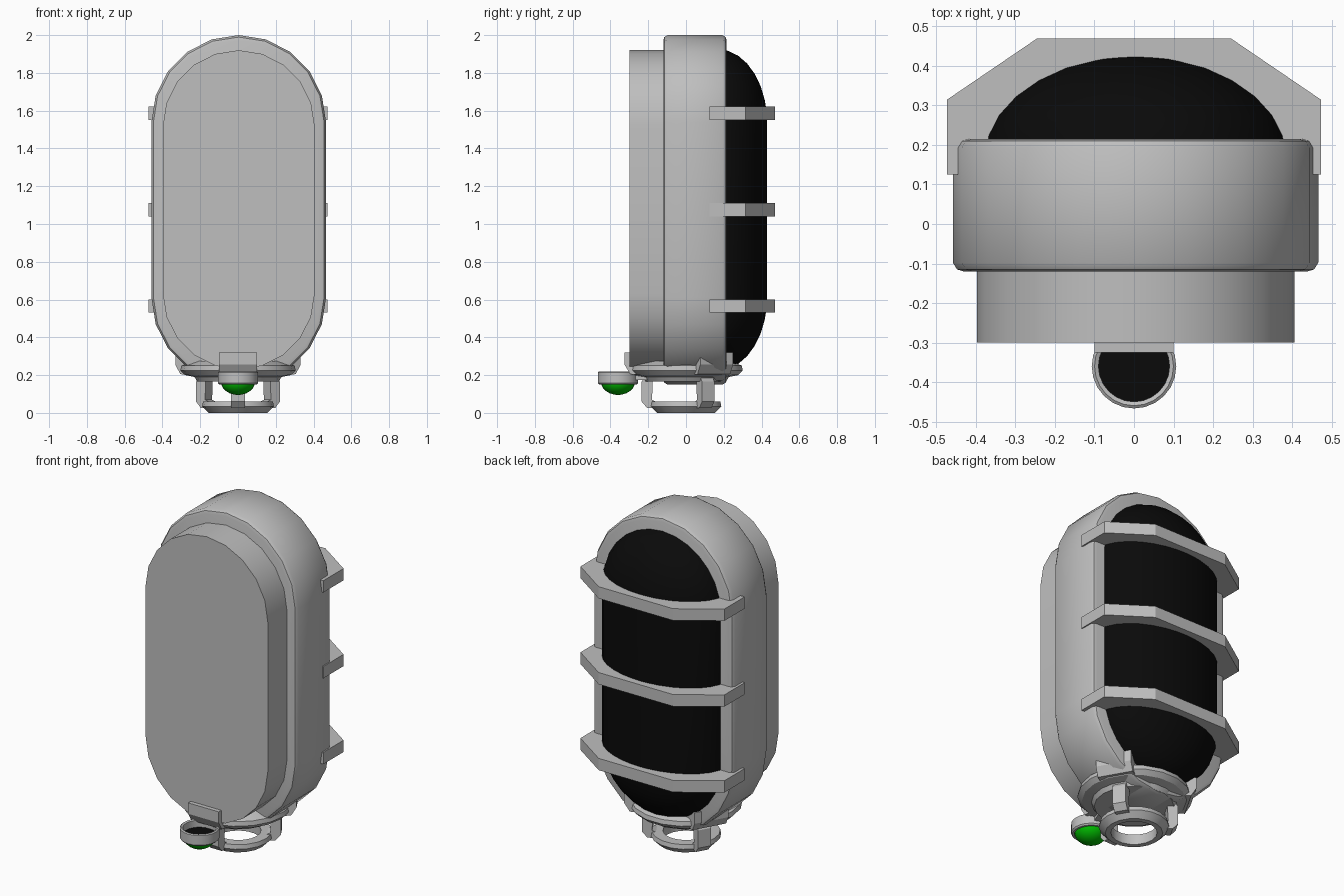
import bpy, bmesh, math
from mathutils import Matrix, Vector

if "Cube" in bpy.data.objects:
    bpy.data.objects.remove(bpy.data.objects["Cube"])


def material(name, rgb):
    m = bpy.data.materials.new(name)
    m.diffuse_color = (*rgb, 1)
    m.use_nodes = True
    m.node_tree.nodes["Principled BSDF"].inputs["Base Color"].default_value = m.diffuse_color
    return m


GREY = material("grey metal", (0.52, 0.52, 0.52))
BLACK = material("black glass", (0.003, 0.003, 0.003))
GREEN = material("green glow", (0.0, 0.5, 0.0))
MID_Z = 1.075


def finish(bm, name, mat, smooth=35):
    bmesh.ops.recalc_face_normals(bm, faces=bm.faces)
    me = bpy.data.meshes.new(name)
    bm.to_mesh(me)
    bm.free()
    me.materials.append(mat)
    ob = bpy.data.objects.new(name, me)
    bpy.context.collection.objects.link(ob)
    bpy.ops.object.select_all(action='DESELECT')
    ob.select_set(True)
    bpy.context.view_layer.objects.active = ob
    if smooth:
        bpy.ops.object.shade_smooth_by_angle(angle=math.radians(smooth))
    return ob


def loft(name, rings, mat, closed=False, smooth=35):
    """Skin a list of equal-length point rings; cap the ends or close the loop."""
    bm = bmesh.new()
    vs = [[bm.verts.new(p) for p in r] for r in rings]
    n, k = len(rings[0]), len(rings)
    for i in range(k if closed else k - 1):
        a, b = vs[i], vs[(i + 1) % k]
        for j in range(n):
            bm.faces.new((a[j], a[(j + 1) % n], b[(j + 1) % n], b[j]))
    if not closed:
        bm.faces.new(vs[0])
        bm.faces.new(vs[-1])
    return finish(bm, name, mat, smooth)


def capsule(r, half, y, seg=10):
    """Upright capsule outline at depth y."""
    pts = []
    for side in (1, -1):
        for i in range(seg + 1):
            a = math.pi * i / seg + (0 if side > 0 else math.pi)
            pts.append((0.004 + r * math.cos(a), y, MID_Z + side * half + r * math.sin(a)))
    return pts


def lathe(name, profile, mat, centre=(0, 0), seg=24, closed=True, smooth=35):
    rings = [[(centre[0] + r * math.cos(2 * math.pi * i / seg),
               centre[1] + r * math.sin(2 * math.pi * i / seg), z) for i in range(seg)]
             for r, z in profile]
    return loft(name, rings, mat, closed, smooth)


def prism(name, outline, z0, z1):
    return loft(name, [[(x, y, z) for x, y in outline] for z in (z0, z1)], GREY, smooth=0)


# Main housing with rounded rims
loft("housing", [capsule(r, 0.4625, y) for r, y in
                 ((0.435, -0.12), (0.452, -0.115), (0.4625, -0.098),
                  (0.4625, 0.193), (0.452, 0.21), (0.435, 0.215))], GREY)

# Raised front plate
loft("front_plate", [capsule(0.402, 0.443, y) for y in (-0.30, -0.10)], GREY)

# Domed dark lens at the back
angles = [math.radians(d) for d in (0, 12, 24, 36, 48, 60, 72, 82, 88)]
loft("lens", [capsule(0.39 * math.cos(a), 0.46, 0.17 + 0.26 * math.sin(a), 14)
              for a in angles], BLACK, smooth=50)

# Three guard bars across the lens
for i, z in enumerate((0.566, 1.076, 1.586)):
    prism(f"guard_bar_{i + 1}",
          [(-0.473, 0.125), (-0.44, 0.125), (0.44, 0.125), (0.473, 0.125),
           (0.473, 0.315), (0.245, 0.47), (-0.245, 0.47), (-0.473, 0.315)],
          z - 0.035, z + 0.035)

# Flared collar under the housing and open ring at the foot
lathe("collar", [(0.02, 0.165), (0.215, 0.165), (0.23, 0.19), (0.28, 0.20),
                 (0.305, 0.225), (0.30, 0.25), (0.24, 0.275), (0.02, 0.275)],
      GREY, seg=18, closed=False, smooth=20)
lathe("foot_ring", [(0.125, 0.0), (0.155, 0.0), (0.19, 0.035), (0.185, 0.06),
                    (0.125, 0.06)], GREY, seg=18, smooth=20)


def radial_block(name, angle, profile, width):
    """Extrude a radius/height outline sideways and turn it to the given angle."""
    rot = Matrix.Rotation(angle, 3, 'Z')
    loft(name, [[rot @ Vector((r, s * width / 2, z)) for r, z in profile] for s in (-1, 1)],
         GREY, smooth=0)


# Struts joining ring and collar, with clips gripping the collar rim
for i, deg in enumerate((-90, 30, 150)):
    a = math.radians(deg)
    radial_block(f"strut_{i + 1}", a,
                 [(0.15, 0.025), (0.205, 0.025), (0.235, 0.06), (0.235, 0.165),
                  (0.215, 0.195), (0.175, 0.195), (0.18, 0.07), (0.15, 0.055)], 0.075)
    radial_block(f"collar_clip_{i + 1}", a,
                 [(0.22, 0.20), (0.295, 0.205), (0.325, 0.255), (0.325, 0.32),
                  (0.285, 0.32), (0.26, 0.27), (0.22, 0.26)], 0.20)

# Small indicator lamp: cup, dark inside, green dome and mounting tab
LAMP = (0, -0.36)
lathe("lamp_cup", [(0.09, 0.15), (0.10, 0.15), (0.107, 0.158), (0.107, 0.215),
                   (0.10, 0.22), (0.09, 0.215)], GREY, LAMP)
lathe("lamp_inside", [(0.091, 0.168), (0.091, 0.174)], BLACK, LAMP, closed=False)
lathe("lamp_dome", [(0.09 * math.cos(t), 0.165 - 0.07 * math.sin(t)) for t in
                    (math.radians(d) for d in (0, 15, 30, 45, 60, 75, 87))],
      GREEN, LAMP, closed=False, smooth=50)
prism("lamp_tab", [(-0.05, -0.275), (0.05, -0.275), (0.08, -0.2), (-0.08, -0.2)], 0.175, 0.215)
